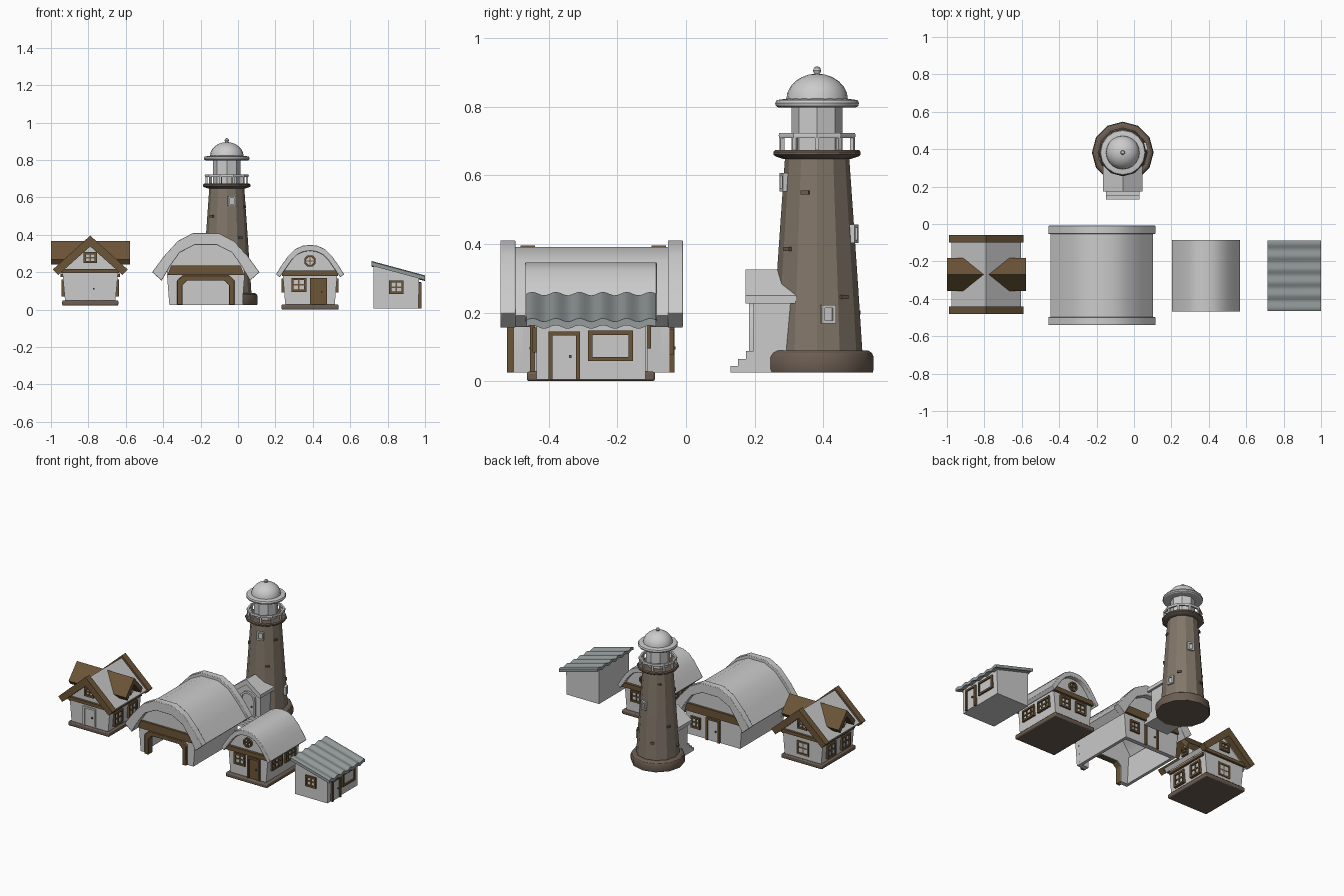
import bpy, bmesh, math
from mathutils import Matrix, Vector

if "Cube" in bpy.data.objects:
    bpy.data.objects.remove(bpy.data.objects["Cube"])


def material(name, rgb):
    m = bpy.data.materials.new(name)
    m.diffuse_color = (*rgb, 1)
    m.use_nodes = True
    m.node_tree.nodes["Principled BSDF"].inputs["Base Color"].default_value = m.diffuse_color
    return m


WOOD = material("dark_wood", (0.15, 0.09, 0.04))
STONE = material("tower_stone", (0.22, 0.18, 0.14))
BASE = material("foundation_stone", (0.15, 0.11, 0.085))
SHEET = material("metal_sheet", (0.3, 0.33, 0.33))


def finish(name, bm, mat=None, bevel=0):
    bmesh.ops.recalc_face_normals(bm, faces=bm.faces)
    me = bpy.data.meshes.new(name)
    bm.to_mesh(me)
    bm.free()
    ob = bpy.data.objects.new(name, me)
    bpy.context.collection.objects.link(ob)
    if mat:
        me.materials.append(mat)
    if bevel:
        b = ob.modifiers.new("soft_edges", 'BEVEL')
        b.width, b.segments = bevel, 2
    bpy.ops.object.select_all(action='DESELECT')
    bpy.context.view_layer.objects.active = ob
    ob.select_set(True)
    bpy.ops.object.shade_smooth_by_angle(angle=math.radians(29))
    return ob


def boxes(name, items, mat=None, at=(0, 0, 0), ang=0, bevel=0):
    """Boxes (x0,x1,y0,y1,z0,z1), turned about z and moved."""
    bm = bmesh.new()
    place = Matrix.Translation(at) @ Matrix.Rotation(math.radians(ang), 4, 'Z')
    for x0, x1, y0, y1, z0, z1 in items:
        c = Matrix.Translation(((x0 + x1) / 2, (y0 + y1) / 2, (z0 + z1) / 2))
        s = Matrix.Diagonal((x1 - x0, y1 - y0, z1 - z0, 1))
        bmesh.ops.create_cube(bm, size=1, matrix=place @ c @ s)
    return finish(name, bm, mat, bevel)


def prism(name, pts, a, b, axis='y', mat=None, dz=0, bevel=0):
    """Extrude a profile from a to b along an axis; dz tilts the far end."""
    bm = bmesh.new()
    rings = []
    for d, lift in ((a, 0), (b, dz)):
        rings.append([bm.verts.new((p, d, z + lift) if axis == 'y' else (d, p, z + lift)) for p, z in pts])
    bm.faces.new(rings[0])
    bm.faces.new(rings[1])
    n = len(pts)
    for i in range(n):
        j = (i + 1) % n
        bm.faces.new((rings[0][i], rings[0][j], rings[1][j], rings[1][i]))
    return finish(name, bm, mat, bevel)


def sym(c, half):
    return [(c + x, z) for x, z in half] + [(c - x, z) for x, z in reversed(half) if x > 1e-6]


def lathe(name, prof, at, n=12, mat=None, closed=False):
    bm = bmesh.new()
    rings = [[bm.verts.new((at[0] + r * math.cos(2 * math.pi * i / n),
                            at[1] + r * math.sin(2 * math.pi * i / n), z)) for i in range(n)] for r, z in prof]
    pairs = list(zip(rings, rings[1:])) + ([(rings[-1], rings[0])] if closed else [])
    for p, q in pairs:
        for i in range(n):
            bm.faces.new((p[i], p[(i + 1) % n], q[(i + 1) % n], q[i]))
    if not closed:
        bm.faces.new(rings[0])
        bm.faces.new(rings[-1])
    return finish(name, bm, mat)


def window(name, at, w, h, ang=0, cols=2, rows=2, mat=WOOD, t=0.012):
    """Window frame with glazing bars, facing -y before turning."""
    u, v, o = w / 2, h / 2, (-0.012, 0.008)
    bars = [(-u, -u + t, *o, -v, v), (u - t, u, *o, -v, v), (-u, u, *o, v - t, v), (-u, u, *o, -v, -v + t)]
    g = (-0.008, 0.008)
    for i in range(1, cols):
        x = -u + w * i / cols
        bars.append((x - 0.004, x + 0.004, *g, -v, v))
    for i in range(1, rows):
        z = -v + h * i / rows
        bars.append((-u, u, *g, z - 0.004, z + 0.004))
    boxes(name + "_frame", bars, mat, at, ang)
    boxes(name + "_pane", [(-u + t / 2, u - t / 2, -0.003, 0.008, -v + t / 2, v - t / 2)], None, at, ang)


def door(name, at, w, h, ang=0, panel=None, frame=WOOD, t=0.012):
    """Door with frame and knob; at is the bottom middle."""
    u, o = w / 2, (-0.014, 0.01)
    boxes(name + "_frame", [(-u, -u + t, *o, 0, h), (u - t, u, *o, 0, h), (-u, u, *o, h - t, h)], frame, at, ang)
    boxes(name + "_panel", [(-u + t, u - t, -0.006, 0.01, 0, h - t)], panel, at, ang)
    boxes(name + "_knob", [(u - t - 0.02, u - t - 0.012, -0.016, -0.005, h * .45, h * .45 + .008)], BASE, at, ang)


# Cottage with cross gables
C, CY = -0.79, -0.27
boxes("cottage_foundation", [(C - .15, C + .15, CY - .18, CY + .18, .022, .05)], BASE, bevel=.006)
prism("cottage_walls", sym(C, [(0, .35), (.15, .215), (.135, .05)]), CY - .165, CY + .165)
prism("cottage_roof", sym(C, [(0, .38), (.185, .212), (.168, .19), (0, .34)]), CY - .19, CY + .19)
for s, nm in ((-1, "front"), (1, "back")):
    prism(f"cottage_{nm}_bargeboard", sym(C, [(0, .396), (.2, .215), (.172, .185), (0, .338)]),
          CY + s * .17, CY + s * .212, mat=WOOD)
    boxes(f"cottage_{nm}_beam", [(C - .155, C + .155, CY + s * .17 - .01, CY + s * .17 + .01, .195, .217)], WOOD)
    window(f"cottage_{nm}_gable_window", (C, CY + s * .165, .278), .07, .058, 0 if s < 0 else 180)
    ang = 90 * s
    for dy in (-.075, .075):
        window(f"cottage_side_window_{nm}_{dy}", (C + s * .143, CY + dy, .115), .09, .09, ang)
    boxes(f"cottage_side_beam_{nm}", [(C + s * .15 - .01, C + s * .15 + .01, CY - .155, CY + .155, .175, .192)], WOOD)
    window(f"dormer_window_{nm}", (C + s * .16, CY, .262), .055, .055, ang)
prism("cottage_dormer_walls", sym(CY, [(0, .345), (.062, .28), (.062, .19)]), C - .16, C + .16, 'x')
prism("cottage_dormer_roof", sym(CY, [(0, .367), (.088, .268), (.07, .242), (0, .325)]), C - .211, C + .213, 'x', WOOD)
door("cottage_door", (C, CY - .158, .05), .095, .128, frame=None)
window("cottage_back_window", (C, CY + .158, .12), .09, .09, 180)

# Garage with arched roof, hollow with an open front
G, GY = -0.172, -0.275
wall = [(.06, .36), (.14, .32), (.2, .245), (.208, .19), (.195, .025)]
prism("garage_front_wall", sym(G, wall + [(.127, .025), (.127, .13), (.1, .157)]), GY - .228, GY - .2)
prism("garage_back_wall", sym(G, wall), GY + .2, GY + .228)
for s in (-1, 1):
    prism(f"garage_side_wall_{s}", [(G + s * .208, .21), (G + s * .195, .025), (G + s * .175, .025), (G + s * .185, .21)],
          GY - .21, GY + .21)
inner = [(.235, .158), (.19, .235), (.14, .305), (.06, .346)]
prism("garage_roof", sym(G, [(.06, .391), (.14, .352), (.21, .275), (.274, .192)] + inner), GY - .24, GY + .24)
for s, nm in ((-1, "front"), (1, "back")):
    prism(f"garage_{nm}_roof_arch", sym(G, [(.068, .41), (.15, .367), (.225, .285), (.287, .2), (.236, .155)] + inner[1:]),
          GY + s * .222, GY + s * .266, bevel=.003)
    prism(f"garage_{nm}_beam", sym(G, [(.185, .236), (.205, .185)]), GY + s * .22, GY + s * .243, mat=WOOD)
prism("garage_entrance_frame", sym(G, [(.125, .182), (.153, .155), (.153, .025), (.125, .025), (.125, .13), (.1, .156)]),
      GY - .247, GY - .205, mat=WOOD, bevel=.003)
door("garage_back_door", (G, GY + .228, .025), .1, .15, 180)
window("garage_back_window", (G + .13, GY + .228, .115), .07, .075, 180)

# Small barn cottage
B, BY = 0.385, -0.277
boxes("barn_foundation", [(B - .153, B + .153, BY - .187, BY + .187, 0, .028)], BASE, bevel=.007)
prism("barn_walls", sym(B, [(0, .325), (.06, .305), (.125, .235), (.146, .19), (.132, .025)]), BY - .165, BY + .165)
prism("barn_roof", sym(B, [(0, .346), (.04, .342), (.08, .323), (.118, .285), (.15, .24), (.182, .19), (.162, .172),
                           (.128, .222), (.1, .262), (.068, .294), (.035, .31), (0, .314)]), BY - .192, BY + .192, bevel=.003)
for s, nm in ((-1, "front"), (1, "back")):
    a = 0 if s < 0 else 180
    boxes(f"barn_{nm}_beam", [(B - .15, B + .15, BY + s * .17 - .012, BY + s * .17 + .012, .18, .21)], WOOD)
    window(f"barn_{nm}_left_window", (B - .06, BY + s * .163, .132), .08, .075, a)
    # Eight-sided gable window
    ring = [(r * math.cos(math.radians(k * 45 + 22.5)), r * math.sin(math.radians(k * 45 + 22.5)))
            for r in (.033, .022) for k in range(8)]
    for k in range(8):
        q = [ring[k], ring[(k + 1) % 8], ring[8 + (k + 1) % 8], ring[8 + k]]
        prism(f"barn_{nm}_round_window_{k}", [(B + x, .26 + z) for x, z in q], BY + s * .16, BY + s * .177, mat=WOOD)
    y = BY + s * .167
    boxes(f"barn_{nm}_round_window_bars", [(B - .003, B + .003, y - .005, y + .005, .235, .285),
                                           (B - .025, B + .025, y - .005, y + .005, .257, .263)], WOOD)
    for dy in (-.07, .07):
        window(f"barn_side_window_{nm}_{dy}", (B + s * .14, BY + dy, .13), .11, .075, 90 * s, cols=3)
door("barn_door", (B + .045, BY - .163, .028), .092, .142, panel=WOOD)
window("barn_back_right_window", (B + .06, BY + .163, .132), .08, .075, 180)

# Shed with corrugated lean-to roof
prism("shed_walls", [(.725, .005), (.965, .005), (.968, .178), (.725, .245)], -.435, -.118)
steps = [i / 40 for i in range(41)]
edge = [(-.465 + .378 * t, .005 * math.sin(t * 5.5 * 2 * math.pi)) for t in steps]
prism("shed_roof", [(y, .255 + z) for y, z in edge] + [(y, .235 + z) for y, z in reversed(edge)],
      .715, 1.0, 'x', SHEET, dz=-.077)
window("shed_front_window", (.847, -.435, .12), .078, .072)
door("shed_door", (.966, -.355, .005), .092, .14, 90)
window("shed_side_window", (.966, -.22, .103), .13, .088, 90, 1, 1)

# Lighthouse
L = (-0.06, 0.382)
lathe("lighthouse_base", [(.162, .025), (.165, .035), (.165, .07), (.16, .082), (.148, .09)], L, 12, BASE)
lathe("lighthouse_tower", [(.132, .085), (.12, .27), (.107, .46), (.093, .66)], L, 12, STONE)
lathe("gallery_floor", [(.1, .648), (.121, .655), (.127, .66), (.127, .668), (.122, .674)], L, 12, BASE)
lathe("gallery_rail", [(.104, .708), (.116, .708), (.118, .716), (.116, .723), (.104, .723)], L, 10, closed=True)
for k in range(10):
    boxes(f"gallery_post_{k}", [(.102, .114, -.006, .006, .67, .712)], None, (*L, 0), k * 36)
lathe("lantern_room", [(.074, .67), (.074, .805)], L, 8)
lathe("lantern_roof_rim", [(.112, .797), (.12, .802), (.122, .81), (.118, .819), (.09, .823)], L, 16)
lathe("lantern_dome", [(.09 * math.cos(math.radians(a)), .82 + .076 * math.sin(math.radians(a)))
                       for a in (0, 15, 30, 45, 60, 75, 87)], L, 20)
lathe("dome_ball", [(.003, .892), (.009, .897), (.012, .905), (.009, .913), (.003, .917)], L, 12)


def on_tower(a, z):
    r = .132 - .068 * (z - .085) - .002
    return (L[0] + r * math.sin(math.radians(a)), L[1] - r * math.cos(math.radians(a)), z)


for k, (a, z) in enumerate([(15, .58), (105, .195), (165, .43)]):
    window(f"tower_window_{k}", on_tower(a, z), .042, .054, a, 1, 1, None, .009)
for k, (a, z) in enumerate([(70, .55), (130, .245), (40, .385), (-50, .5), (-110, .3), (-140, .58), (200, .2), (-75, .15)]):
    boxes(f"tower_brick_{k}", [(-.012, .012, -.008, .01, -.006, .006)], BASE, on_tower(a, z), a)

# Lighthouse porch with steps
X = L[0]
prism("porch_walls", sym(X, [(0, .305), (.09, .235), (.09, .025)]), .197, .37)
prism("porch_roof", sym(X, [(0, .326), (.105, .25), (.105, .227), (.088, .227), (0, .29)]), .173, .36)
boxes("porch_steps", [(X - .09, X + .09, y, .2, .025, z) for y, z in ((.13, .044), (.152, .064), (.175, .088))])
arch = [math.radians(a) for a in (90, 60, 30, 0)]
prism("porch_door_arch", sym(X, [(.056 * math.cos(a), .19 + .05 * math.sin(a)) for a in arch] + [(.056, .085), (.042, .085)]
                             + [(.042 * math.cos(a), .19 + .037 * math.sin(a)) for a in reversed(arch)]), .183, .2)
prism("porch_door", sym(X, [(.043 * math.cos(a), .19 + .038 * math.sin(a)) for a in arch] + [(.043, .085)]), .192, .2)
boxes("porch_door_knob", [(X + .025, X + .033, .184, .195, .14, .148)], BASE)
